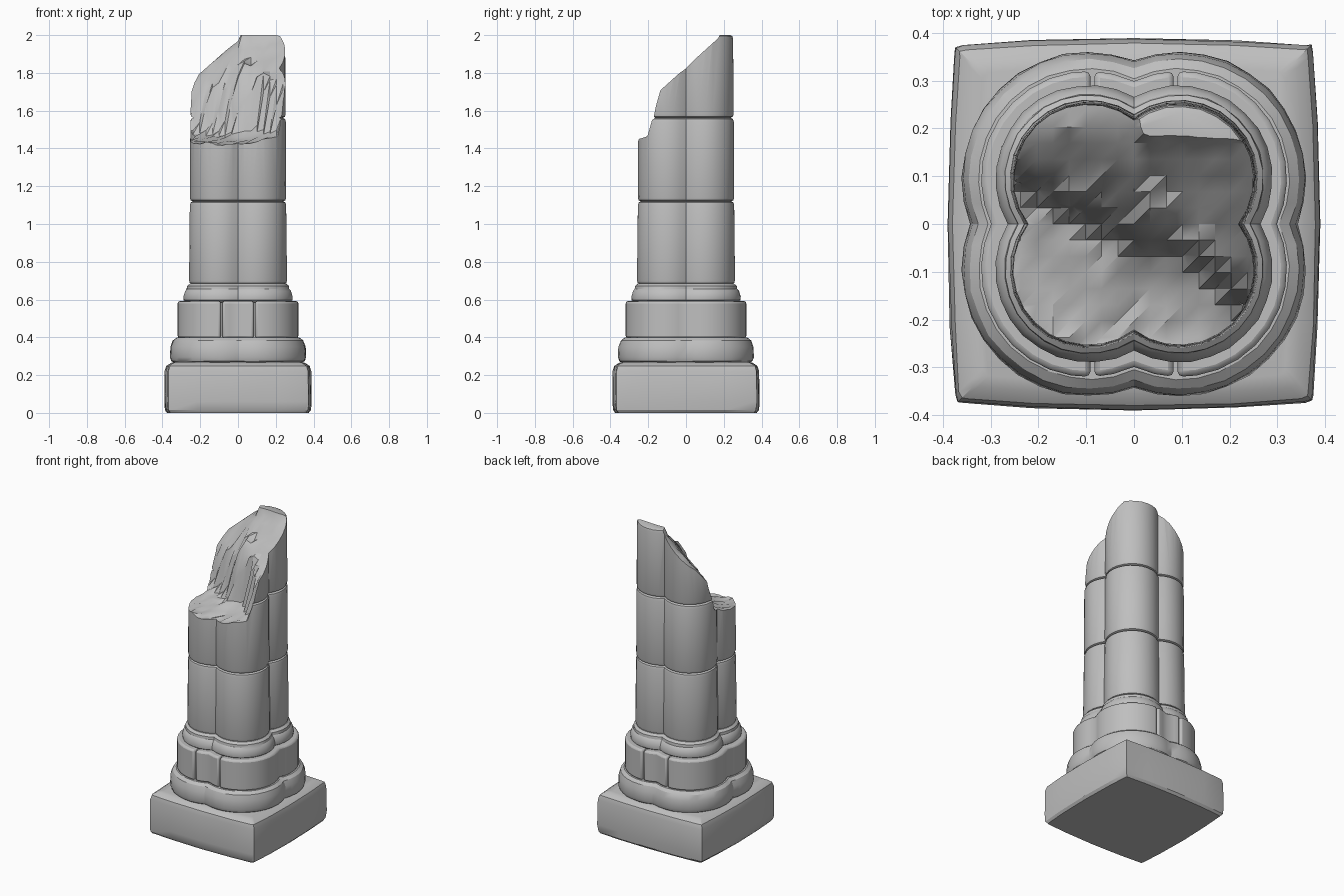
import bpy, bmesh, math, random

random.seed(4)
if "Cube" in bpy.data.objects:
    bpy.data.objects.remove(bpy.data.objects["Cube"])

stone = bpy.data.materials.new("grey_stone")
stone.use_nodes = True
GREY = (0.52, 0.52, 0.52, 1)
stone.diffuse_color = GREY
stone.node_tree.nodes["Principled BSDF"].inputs["Base Color"].default_value = GREY

LOBE = 0.095      # offset of the four lobe centres
STEPS = 12        # outline points per lobe


def quatrefoil(extent):
    """Four merged round shafts, reaching out to the given extent."""
    r, pts = extent - LOBE, []
    for i in range(4 * STEPS):
        quarter, step = divmod(i, STEPS)
        a = math.pi / 2 * step / STEPS
        along = LOBE * (math.cos(a) + math.sin(a))
        d = along + math.sqrt(along ** 2 - 2 * LOBE ** 2 + r * r)
        a += quarter * math.pi / 2
        pts.append((d * math.cos(a), d * math.sin(a)))
    return pts


def worn_square(half):
    """Square with slightly bulging sides and blunt corners."""
    pts = []
    for side in range(4):
        c, s = math.cos(side * math.pi / 2), math.sin(side * math.pi / 2)
        for t in (-0.95, -0.92, -0.55, 0, 0.55, 0.92):
            x, y = half * (1 - 0.045 * t * t), half * t
            pts.append((x * c - y * s, x * s + y * c))
    return pts


def finish(name, bm, smooth=30):
    bmesh.ops.recalc_face_normals(bm, faces=bm.faces)
    mesh = bpy.data.meshes.new(name)
    bm.to_mesh(mesh)
    bm.free()
    mesh.materials.append(stone)
    mesh.shade_smooth()
    mesh.set_sharp_from_angle(angle=math.radians(smooth))
    ob = bpy.data.objects.new(name, mesh)
    bpy.context.collection.objects.link(ob)
    return ob


def stack(name, outline, profile, wear=0.004):
    """Loft an outline through (extent, height) pairs."""
    bm, rings = bmesh.new(), []
    for extent, z in profile:
        ring = []
        for x, y in outline(extent):
            k = 1 + random.uniform(-wear, wear)
            ring.append(bm.verts.new((x * k, y * k, z)))
        rings.append(ring)
    n = len(rings[0])
    for low, high in zip(rings, rings[1:]):
        for i in range(n):
            j = (i + 1) % n
            bm.faces.new((low[i], low[j], high[j], high[i]))
    bm.faces.new(rings[0][::-1])
    bm.faces.new(rings[-1])
    return finish(name, bm)


def drum(name, bottom, top, low, high):
    return stack(name, quatrefoil, [
        (low - 0.016, bottom), (low - 0.004, bottom + 0.006), (low, bottom + 0.02),
        (high, top - 0.02), (high - 0.004, top - 0.006), (high - 0.016, top)], 0.002)


def block(name, pts, bottom, top):
    """Upright block with softened edges."""
    bm = bmesh.new()
    face = bm.faces.new([bm.verts.new((x, y, bottom)) for x, y in pts])
    up = bmesh.ops.extrude_face_region(bm, geom=[face])["geom"]
    bmesh.ops.translate(bm, vec=(0, 0, top - bottom),
                        verts=[v for v in up if isinstance(v, bmesh.types.BMVert)])
    ob = finish(name, bm, 40)
    bevel = ob.modifiers.new("soft_edges", "BEVEL")
    bevel.width, bevel.segments = 0.012, 2
    bevel.limit_method, bevel.angle_limit = "ANGLE", math.radians(60)
    return ob


# Plinth and lower moulding
stack("plinth", worn_square, [
    (0.375, 0), (0.386, 0.015), (0.39, 0.06), (0.388, 0.22),
    (0.38, 0.248), (0.355, 0.265), (0.33, 0.27)])
stack("lower_moulding", quatrefoil, [
    (0.335, 0.262), (0.353, 0.275), (0.36, 0.295), (0.357, 0.35),
    (0.345, 0.383), (0.325, 0.398)])

# Course of blocks: a through block and two side blocks
EXT, JOINT, GAP = 0.32, 0.087, 0.004


def edge_y(x):
    r = EXT - LOBE
    return LOBE + math.sqrt(r * r - (x - LOBE) ** 2)


xs = [-JOINT + GAP, -JOINT / 2, 0, JOINT / 2, JOINT - GAP]
rim = [(x, edge_y(abs(x))) for x in xs]
block("middle_block", rim + [(-x, -y) for x, y in rim], 0.396, 0.592)
wall = JOINT + GAP
side = [p for p in quatrefoil(EXT) if p[0] > wall + 0.012]
side.sort(key=lambda p: math.atan2(p[1], p[0]))
side = [(wall, -edge_y(wall))] + side + [(wall, edge_y(wall))]
block("left_block", side, 0.396, 0.592)
block("right_block", [(-x, y) for x, y in side][::-1], 0.396, 0.592)
stack("block_core", quatrefoil, [(0.29, 0.39), (0.29, 0.585)], 0)

# Upper moulding and shaft
stack("upper_moulding", quatrefoil, [
    (0.275, 0.585), (0.288, 0.597), (0.29, 0.615), (0.281, 0.645),
    (0.272, 0.655), (0.27, 0.672), (0.255, 0.684)])
drum("lower_drum", 0.682, 1.12, 0.26, 0.255)
middle_drum = drum("middle_drum", 1.12, 1.562, 0.255, 0.253)
top_drum = drum("top_drum", 1.562, 2.0, 0.252, 0.25)

# Broken surface: low ledge in front, ragged slope rising to the back left
CREST = [(-0.31, 0.13), (-0.25, 0.11), (-0.1, 0.04), (0, -0.02),
         (0.1, -0.04), (0.24, -0.16), (0.31, -0.17)]


def crest_y(x):
    for (x0, y0), (x1, y1) in zip(CREST, CREST[1:]):
        if x <= x1:
            return y0 + (y1 - y0) * (x - x0) / (x1 - x0)
    return CREST[-1][1]


def break_height(x, y):
    if x > 0.03 and y > 0.19:
        return 2.05
    line = crest_y(x)
    hollow = max(0, 1 - (x * x + y * y) / 0.06)
    f = min(1, max(0, (y + 0.25) / (line + 0.25)))
    ledge = 1.425 + 0.08 * f * f + 0.14 * max(0, x) + random.uniform(-0.01, 0.01)
    slope = 2.01 + 0.88 * min(x - 0.04, 0) + 0.9 * min(y - 0.2, 0)
    slope += hollow * (random.uniform(-0.03, 0.03) - 0.03)
    k = min(1, max(0, (y - line + 0.03) / 0.04))
    return ledge + (slope - ledge) * k


N, SPAN = 19, 0.305
bm = bmesh.new()
cells = [[None] * N for _ in range(N)]
for i in range(N):
    for j in range(N):
        x, y = SPAN * (2 * i / (N - 1) - 1), SPAN * (2 * j / (N - 1) - 1)
        cells[i][j] = bm.verts.new((x, y, break_height(x, y)))
for i in range(N - 1):
    for j in range(N - 1):
        a, b, c, d = cells[i][j], cells[i + 1][j], cells[i + 1][j + 1], cells[i][j + 1]
        bm.faces.new((a, b, c))
        bm.faces.new((a, c, d))
up = bmesh.ops.extrude_face_region(bm, geom=bm.faces[:])["geom"]
for v in up:
    if isinstance(v, bmesh.types.BMVert):
        v.co.z = 2.4
cutter = finish("break_cutter", bm)

for ob in (middle_drum, top_drum):
    cut = ob.modifiers.new("break", "BOOLEAN")
    cut.operation, cut.solver, cut.object = "DIFFERENCE", "EXACT", cutter
    bpy.context.view_layer.update()
    whole = ob.evaluated_get(bpy.context.evaluated_depsgraph_get())
    mesh = bpy.data.meshes.new_from_object(whole)
    ob.modifiers.clear()
    ob.data = mesh
    mesh.shade_smooth()
    mesh.set_sharp_from_angle(angle=math.radians(32))
bpy.data.objects.remove(cutter)
